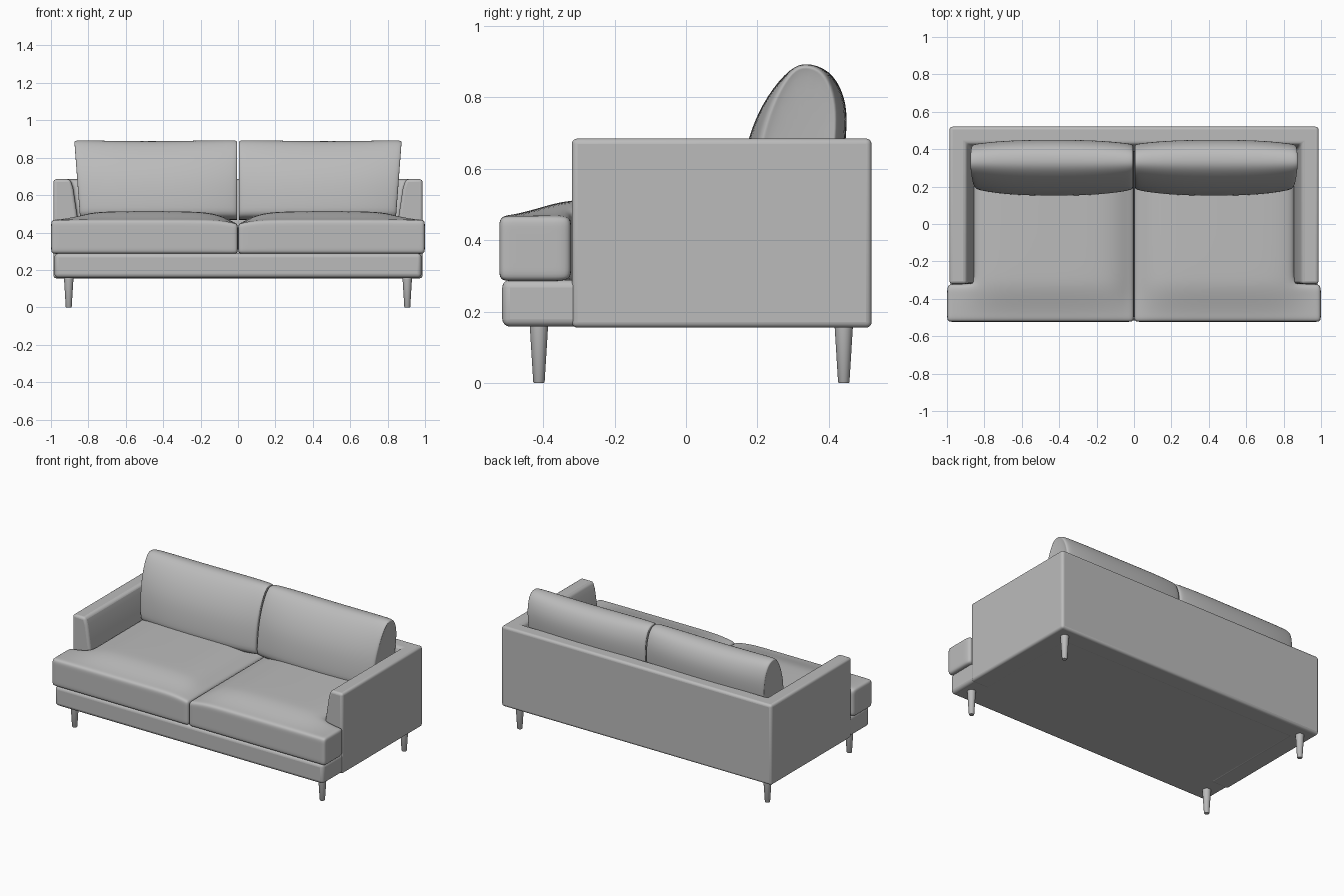
import bpy, bmesh, math

if "Cube" in bpy.data.objects:
    bpy.data.objects.remove(bpy.data.objects["Cube"])

fabric = bpy.data.materials.new("grey fabric")
fabric.diffuse_color = (0.5, 0.5, 0.5, 1)
fabric.use_nodes = True
fabric.node_tree.nodes["Principled BSDF"].inputs["Base Color"].default_value = fabric.diffuse_color


def finish(bm, name, bevel=0, subsurf=0, mirror=False, angle=40):
    """Turn a bmesh into a smooth object with the usual modifiers."""
    bmesh.ops.recalc_face_normals(bm, faces=bm.faces)
    mesh = bpy.data.meshes.new(name)
    bm.to_mesh(mesh)
    bm.free()
    mesh.materials.append(fabric)
    ob = bpy.data.objects.new(name, mesh)
    bpy.context.collection.objects.link(ob)
    bpy.ops.object.select_all(action='DESELECT')
    ob.select_set(True)
    bpy.context.view_layer.objects.active = ob
    if bevel:
        m = ob.modifiers.new("bevel", 'BEVEL')
        m.width, m.segments, m.limit_method = bevel, 4, 'ANGLE'
    if subsurf:
        m = ob.modifiers.new("subsurf", 'SUBSURF')
        m.levels = m.render_levels = subsurf
    if mirror:
        m = ob.modifiers.new("mirror", 'MIRROR')
        m.use_mirror_merge = False
    if subsurf:
        mesh.shade_smooth()
    else:
        bpy.ops.object.shade_smooth_by_angle(angle=math.radians(angle))
    return ob


def loft(bm, rings):
    """Skin a list of closed rings and cap both ends."""
    vs = [[bm.verts.new(p) for p in r] for r in rings]
    n = len(vs[0])
    for a, b in zip(vs, vs[1:]):
        for i in range(n):
            bm.faces.new((a[i], a[(i + 1) % n], b[(i + 1) % n], b[i]))
    bm.faces.new(vs[0])
    bm.faces.new(vs[-1])


def grid_solid(xs, ys, zs, keep, shape):
    """Solid made of grid cells; shape() moves each grid point."""
    bm = bmesh.new()
    verts = {}

    def vert(c):
        if c not in verts:
            verts[c] = bm.verts.new(shape(xs[c[0]], ys[c[1]], zs[c[2]]))
        return verts[c]

    size = (len(xs) - 1, len(ys) - 1, len(zs) - 1)
    cells = {(i, j, k) for i in range(size[0]) for j in range(size[1])
             for k in range(size[2]) if keep(xs[i], ys[j])}
    for c in cells:
        for ax in range(3):
            for side in (0, 1):
                near = list(c)
                near[ax] += 2 * side - 1
                if tuple(near) in cells:
                    continue
                u, v = (ax + 1) % 3, (ax + 2) % 3
                quad = []
                for du, dv in ((0, 0), (1, 0), (1, 1), (0, 1)):
                    p = list(c)
                    p[ax] += side
                    p[u] += du
                    p[v] += dv
                    quad.append(vert(tuple(p)))
                bm.faces.new(quad)
    return bm


def smooth(t):
    t = max(0, min(1, t))
    return t * t * (3 - 2 * t)


# Base platform
bm = grid_solid([-0.981, 0.981], [-0.515, 0.51], [0.158, 0.289],
                lambda x, y: True, lambda x, y, z: (x, y, z))
finish(bm, "base", bevel=0.022)

# Arms and back: one mitred wall with a sloping inner face
wall = [(0, 0.155), (0, 0.685), (0.09, 0.685), (0.105, 0.64), (0.132, 0.46), (0.132, 0.155)]
corners = [(-1, 0), (-1, 1), (1, 1), (1, 0)]
rings = [[(s * (0.987 - d), (0.52 - d) if back else -0.32, z) for d, z in wall]
         for s, back in corners]
bm = bmesh.new()
loft(bm, rings)
finish(bm, "arms_and_back", bevel=0.016)


# T-shaped seat cushions with a crowned top
def seat_shape(x, y, t):
    crown = smooth(x / 0.16) * smooth((1 - x) / 0.28) * smooth((y + 0.52) / 0.22)
    top = 0.468 + 0.046 * crown - 0.02 * (1 - smooth(x / 0.1))
    return (x, y, 0.286 + (top - 0.286) * t)


bm = grid_solid([0.001, 0.035, 0.12, 0.3, 0.55, 0.75, 0.858, 0.92, 0.965, 0.999],
                [-0.523, -0.485, -0.43, -0.38, -0.322, -0.25, 0.0, 0.25, 0.39, 0.42],
                [0, 0.2, 0.5, 0.8, 1],
                lambda x, y: x < 0.85 or y < -0.33, seat_shape)
finish(bm, "seat_cushions", subsurf=2, mirror=True)

# Back cushions: leaning pillow profile, thinner at both ends
pillow = [(0.15, 0.465), (0.148, 0.53), (0.158, 0.62), (0.178, 0.71), (0.225, 0.81),
          (0.29, 0.887), (0.34, 0.898), (0.405, 0.882), (0.442, 0.82), (0.455, 0.75),
          (0.445, 0.64), (0.425, 0.53), (0.40, 0.465)]
stations = [(0.014, 0.62, 0.95), (0.002, 0.72, 0.975), (0.008, 0.8, 0.997), (0.05, 0.86, 1.0),
            (0.2, 0.97, 0.995), (0.44, 1.0, 0.985), (0.68, 0.97, 0.99), (0.82, 0.86, 1.0),
            (0.868, 0.8, 0.997), (0.878, 0.72, 0.975), (0.866, 0.62, 0.95)]
rings = []
for x, sy, sz in stations:
    rings.append([(x * (1 - 0.035 * (0.89 - z) / 0.42),
                   0.325 + (y - 0.325) * sy, 0.47 + (z - 0.47) * sz) for y, z in pillow])
bm = bmesh.new()
loft(bm, rings)
finish(bm, "back_cushions", subsurf=2, mirror=True)

# Tapered round legs
for name, y in (("front_legs", -0.412), ("rear_legs", 0.442)):
    bm = bmesh.new()
    loft(bm, [[(0.905 + r * math.cos(a * math.tau / 24), y + r * math.sin(a * math.tau / 24), z)
               for a in range(24)] for r, z in ((0.014, 0), (0.016, 0.003), (0.026, 0.165))])
    finish(bm, name, mirror=True)
